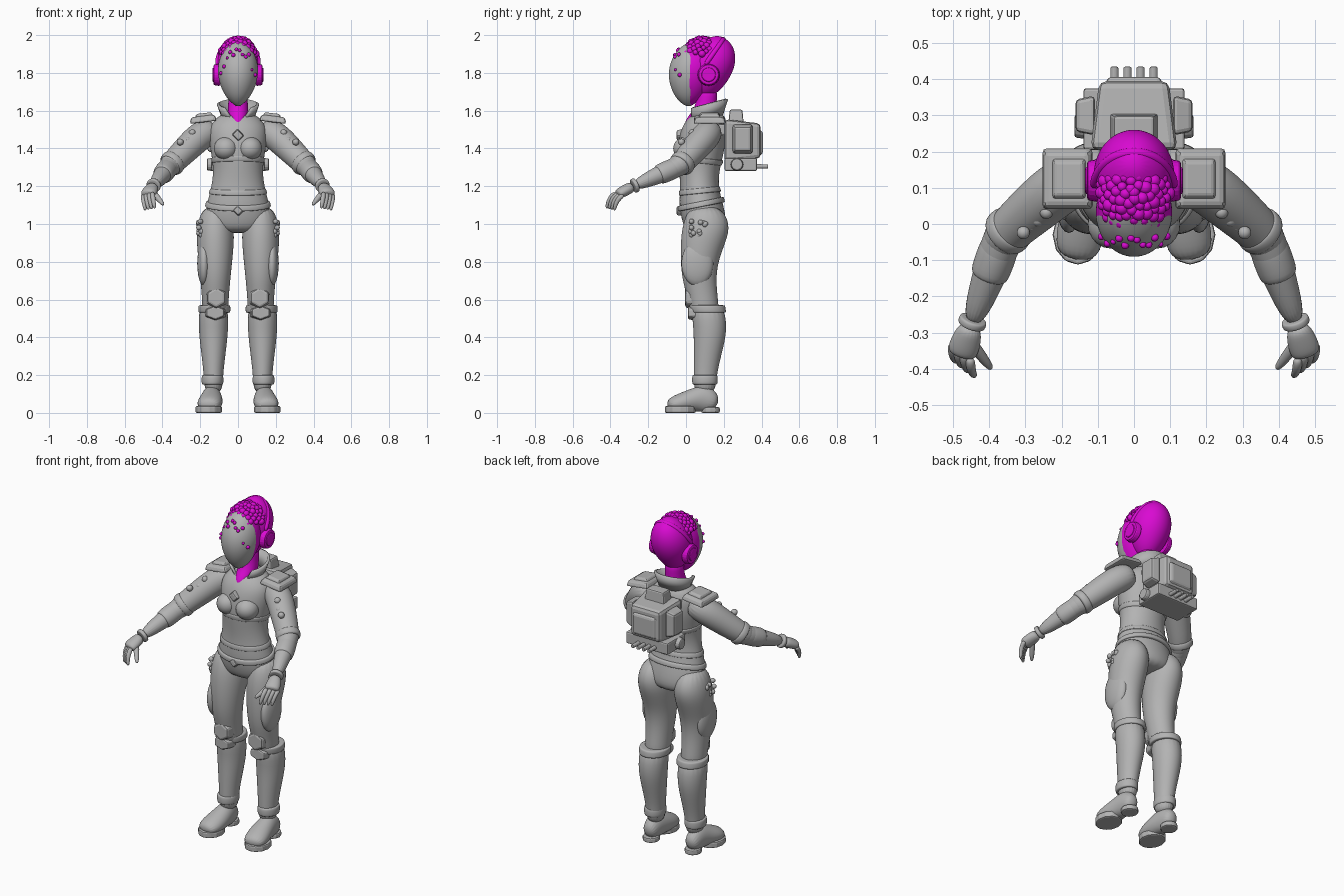
import bpy, bmesh, math, random
from mathutils import Vector, Matrix

random.seed(4)
if "Cube" in bpy.data.objects:
    bpy.data.objects.remove(bpy.data.objects["Cube"])

UP, FRONT, BACK, SIDE = Vector((0, 0, 1)), Vector((0, -1, 0)), Vector((0, 1, 0)), Vector((1, 0, 0))


def material(name, color):
    mat = bpy.data.materials.new(name)
    mat.use_nodes = True
    mat.diffuse_color = color
    mat.node_tree.nodes["Principled BSDF"].inputs["Base Color"].default_value = color
    return mat


GREY = material("suit grey", (.45, .45, .45, 1))
PINK = material("helmet magenta", (.7, .003, .65, 1))


def finish(name, bm, mat, smooth=True, mirror=False, subsurf=0, bevel=0):
    bmesh.ops.recalc_face_normals(bm, faces=bm.faces)
    mesh = bpy.data.meshes.new(name)
    for face in bm.faces:
        face.smooth = smooth
    bm.to_mesh(mesh)
    bm.free()
    mesh.materials.append(mat)
    part = bpy.data.objects.new(name, mesh)
    bpy.context.scene.collection.objects.link(part)
    if bevel:
        modifier = part.modifiers.new("bevel", "BEVEL")
        modifier.width, modifier.segments = bevel, 2
    if mirror:
        part.modifiers.new("mirror", "MIRROR").use_mirror_merge = False
    if subsurf:
        modifier = part.modifiers.new("subsurf", "SUBSURF")
        modifier.levels = modifier.render_levels = subsurf
    return part


def skin(name, rings, mat=GREY, follow=True, mirror=False, sides=20, tilt=0, split=None):
    """Skin elliptical rings (centre, radius across, radius deep) into a smooth closed body."""
    bm = bmesh.new()
    loops = []
    for i, (centre, across, deep) in enumerate(rings):
        u, v = SIDE, BACK
        if follow:
            along = Vector(rings[min(i + 1, len(rings) - 1)][0]) - Vector(rings[max(i - 1, 0)][0])
            u = along.cross(UP).normalized()
            v = u.cross(along).normalized()
        loop = []
        for k in range(sides):
            angle = math.tau * k / sides
            offset = u * across * math.cos(angle) + v * deep * math.sin(angle)
            point = Vector(centre) + offset + UP * tilt * offset.y
            point.z = max(point.z, 0)
            loop.append(bm.verts.new(point))
        loops.append(loop)
    for a, b in zip(loops, loops[1:]):
        for k in range(sides):
            bm.faces.new((a[k - 1], a[k], b[k], b[k - 1]))
    bm.faces.new(loops[0])
    bm.faces.new(loops[-1])
    if split is not None:   # faces behind this depth take the second colour
        bmesh.ops.bisect_plane(bm, geom=bm.verts[:] + bm.edges[:] + bm.faces[:],
                               plane_co=BACK * split, plane_no=BACK)
        for face in bm.faces:
            face.material_index = int(face.calc_center_median().y > split)
    return finish(name, bm, mat, mirror=mirror, subsurf=2)


def column(name, rows, x=0, mat=GREY, **options):
    """Upright body from rows of (height, depth position, half width, half depth)."""
    return skin(name, [((x, y, z), a, b) for z, y, a, b in rows], mat, follow=False, **options)


def section(rows, height):
    for low, high in zip(rows, rows[1:]):
        if low[0] <= height <= high[0]:
            t = (height - low[0]) / (high[0] - low[0])
            return [p + t * (q - p) for p, q in zip(low, high)][1:]


def band(name, rows, low, high, grow, **options):
    """Raised belt that hugs a column between two heights."""
    belt = []
    for z, g in ((low, 0), (low, grow), (high, grow), (high, 0)):
        y, a, b = section(rows, z)
        belt.append((z, y, a + g, b + g))
    column(name, belt, **options)


def limb(name, points, radii, **options):
    skin(name, [(p, r, r) for p, r in zip(points, radii)], mirror=True, **options)


def sleeve(name, start, end, low, high, radius):
    a, b = start.lerp(end, low), start.lerp(end, high)
    nudge = (b - a) * .05
    limb(name, (a - nudge, a, b, b + nudge), (radius * .8, radius, radius, radius * .8))


def block(name, at, half, toward=UP, taper=1, sides=4, mat=GREY, bevel=.008, mirror=False, lean=0):
    """Tapered box (four sides), or a plate or rod with more sides; half gives its half extents."""
    bm = bmesh.new()
    square = sides == 4
    radius = math.sqrt(2) if square else 1
    spin = Matrix.Rotation(math.pi / 4 if square else 0, 4, "Z")
    turn = UP.rotation_difference(toward).to_matrix().to_4x4()
    place = Matrix.Translation(at) @ Matrix.Rotation(lean, 4, "Y") @ Matrix.Diagonal((*half, 1))
    bmesh.ops.create_cone(bm, cap_ends=True, segments=sides, radius1=radius, radius2=radius * taper,
                          depth=2, matrix=place @ turn @ spin)
    return finish(name, bm, mat, smooth=False, mirror=mirror, bevel=bevel)


def lumps(name, items, mat=GREY, mirror=False):
    bm = bmesh.new()
    for centre, half in items:
        bmesh.ops.create_icosphere(bm, subdivisions=3, radius=1,
                                   matrix=Matrix.Translation(centre) @ Matrix.Diagonal((*half, 1)))
    finish(name, bm, mat, mirror=mirror)


def jitter(amount):
    return random.uniform(-amount, amount)


# Torso with bust, bands and gems
TORSO = [(.95, .1, .13, .09), (1, .1, .18, .12), (1.1, .08, .17, .12), (1.2, .07, .14, .1),
         (1.3, .07, .13, .11), (1.4, .08, .15, .13), (1.5, .09, .16, .12), (1.55, .1, .13, .1),
         (1.59, .11, .08, .07)]
column("torso", TORSO)
lumps("bust", [((.064, 0, 1.4), (.064, .068, .062))], mirror=True)
band("rib_band", TORSO, 1.32, 1.35, .006, tilt=-.1)
band("waist_band", TORSO, 1.16, 1.19, .007, tilt=.1)
band("belt", TORSO, 1.09, 1.12, .008, tilt=.2)
for name, height, width in (("chest_gem", 1.47, .04), ("belt_buckle", 1.07, .035)):
    block(name, (0, -.03, height), (width * .7, .02, width * .6), FRONT, .8, lean=math.pi / 4)

# Legs and boots
LEG = [(.5, .1, .07, .08), (.6, .09, .07, .08), (.7, .07, .08, .09), (.8, .07, .09, .1),
       (.9, .09, .1, .12), (1, .11, .1, .13), (1.1, .1, .06, .08)]
BOOT = [(.1, .1, .05, .06), (.2, .1, .05, .06), (.35, .12, .07, .08), (.45, .13, .08, .09),
        (.59, .11, .08, .09)]
column("leg", LEG, x=.12, mirror=True)
column("boot_shaft", BOOT, x=.13, mirror=True)
band("boot_cuff", BOOT, .53, .57, .006, x=.125, mirror=True)
band("ankle_cuff", BOOT, .15, .2, .009, x=.135, mirror=True)
lumps("thigh_plate", [((.18, .06, .79), (.036, .085, .12))], mirror=True)
block("knee_pad", (.115, .025, .61), (.066, .03, .068), FRONT, .8, 6, bevel=.012, mirror=True)
block("shin_crest", (.12, .04, .53), (.066, .03, .045), FRONT, .8, 6, mirror=True)
lumps("hip_scales", [((.2 + jitter(.01), .07 + jitter(.05), .97 + jitter(.05)), [.014] * 3)
                     for k in range(14)], mirror=True)

# Shoes
skin("shoe", [((.14, .17, .05), .04, .04), ((.14, .1, .08), .05, .08), ((.14, .04, .07), .06, .06),
              ((.15, -.04, .05), .07, .05), ((.16, -.1, .04), .05, .03)], mirror=True)
block("toe_sole", (.155, -.03, .018), (.07, .083, .018), sides=12, mirror=True)
block("heel_sole", (.14, .13, .015), (.047, .05, .015), sides=12, mirror=True)

# Arms and cuffs
CHEST, SHOULDER = Vector((.12, .14, 1.51)), Vector((.2, .11, 1.47))
ELBOW, WRIST = Vector((.36, -.03, 1.31)), Vector((.45, -.28, 1.2))
limb("upper_arm", (CHEST, SHOULDER, SHOULDER.lerp(ELBOW, .5), ELBOW, ELBOW.lerp(WRIST, .2)),
     (.065, .08, .072, .063, .05))
limb("forearm", (ELBOW.lerp(SHOULDER, .1), ELBOW, ELBOW.lerp(WRIST, .5), WRIST), (.05, .06, .046, .03))
sleeve("elbow_cuff", SHOULDER, ELBOW, .85, 1, .07)
sleeve("forearm_guard", ELBOW, WRIST, .1, .45, .056)
sleeve("wrist_cuff", ELBOW, WRIST, .93, 1, .04)
lumps("arm_scales", [(SHOULDER.lerp(ELBOW, k / 20) + Vector((.01, -.05, .02 + jitter(.04))), [.018] * 3)
                     for k in range(14)], mirror=True)

# Hands
KNUCKLES = Vector((.478, -.365, 1.155))
skin("palm", [(WRIST, .028, .028), (WRIST.lerp(KNUCKLES, .35), .04, .03),
              (WRIST.lerp(KNUCKLES, .8), .044, .029), (KNUCKLES, .036, .022)], mirror=True)
for i, label in enumerate(("little", "ring", "middle", "index")):
    root = KNUCKLES + Vector((.025, .035, 0)).lerp(Vector((-.025, -.005, .01)), i / 3)
    curl = [root + Vector((-.013 * t * t, -.05 * math.sin(t * 1.5), -.085 * t ** 1.5))
            for t in (0, .35, .7, 1)]
    limb(label + "_finger", curl, (.014, .0145, .0125, .009), sides=8)
TIP, base = Vector((.393, -.402, 1.1)), WRIST.lerp(KNUCKLES, .4)
limb("thumb", (base, base.lerp(TIP, .5), base.lerp(TIP, .75), TIP), (.02, .017, .014, .009), sides=8)

# Shoulder pads
block("shoulder_pad", (.185, .125, 1.555), (.073, .088, .017), UP, .85, bevel=.012, mirror=True, lean=.12)
block("shoulder_pad_cap", (.18, .125, 1.575), (.05, .06, .012), UP, .8, mirror=True, lean=.12)

# Flared collar, open at the front
bm = bmesh.new()
lower, upper = [], []
for k in range(33):
    for ring, reach, radius, height in ((lower, 2.9, .078, 1.555), (upper, 2.4, .106, 1.635)):
        angle = reach * (k / 16 - 1)
        depth = radius * math.cos(angle)
        ring.append(bm.verts.new((radius * math.sin(angle), .11 + depth, height + depth / 4)))
for k in range(32):
    bm.faces.new((lower[k], lower[k + 1], upper[k + 1], upper[k]))
thicken = finish("collar", bm, GREY).modifiers.new("solidify", "SOLIDIFY")
thicken.thickness, thicken.offset = .014, 0


def egg(low, high, front, back, width, depth):
    """Rows of a leaning egg, slightly fuller at the top."""
    rows = []
    for k in range(11):
        t = (k + .1) / 10.2
        swell = math.sqrt(math.sin(math.pi * t ** 1.15))
        rows.append((low + (high - low) * t, front + (back - front) * t, width * swell, depth * swell))
    return rows


# Neck and head
column("neck", [(1.51, .04, .012, .045), (1.55, .07, .05, .078), (1.6, .1, .056, .062),
                (1.66, .11, .05, .053), (1.72, .11, .055, .06)], mat=PINK)
FACE = egg(1.62, 1.975, .01, .05, .107, .123)
column("face_mask", FACE, split=.022, sides=32).data.materials.append(PINK)
column("helmet", egg(1.66, 2, .1, .165, .114, .125), mat=PINK)
arch = [math.pi * k / 8 for k in range(9)]
skin("helmet_ridge", [((.112 * math.cos(w), .1 + .1 * math.sin(w), 1.84 + .14 * math.sin(w)), .014, .014)
                      for w in arch], PINK, sides=10)
block("ear_disc", (.112, .12, 1.79), (.018, .06, .06), SIDE, .9, 24, PINK, mirror=True)
block("ear_disc_inner", (.12, .12, 1.79), (.016, .042, .042), SIDE, .9, 24, PINK, mirror=True)

# Knobbly crown and the spots trailing down the face
knobs = []
for k in range(150):
    rise = 1 - k / 150
    spread, angle = math.sqrt(1 - rise * rise), k * 2.4
    spot = Vector((.104 * spread * math.cos(angle), .088 + .115 * spread * math.sin(angle), 1.845 + .138 * rise))
    if spot.z > 1.9 and spot.y < .175:
        knobs.append((spot, [random.uniform(.013, .019)] * 3))
lumps("crown_knobs", knobs, PINK)
spots = []
for k in range(12):
    x = .09 * (k / 5.5 - 1)
    z = 1.93 - abs(x) * random.uniform(.2, 1.6)
    y, width, depth = section(FACE, z)
    spots.append(((x, y - depth * math.sqrt(max(0, 1 - (x / width) ** 2)), z), [random.uniform(.007, .011)] * 3))
lumps("face_spots", spots, PINK)

# Backpack
block("pack_body", (0, .3, 1.44), (.12, .095, .115), BACK, .8, bevel=.02)
block("pack_back_panel", (0, .385, 1.43), (.09, .022, .075), BACK, .8, bevel=.012)
block("pack_top", (0, .265, 1.56), (.07, .042, .045), UP, .8)
block("pack_side_pod", (.135, .3, 1.45), (.027, .055, .08), SIDE, .8, bevel=.012, mirror=True)
block("pack_base", (0, .29, 1.315), (.14, .085, .035))
block("base_end_cap", (.145, .27, 1.315), (.02, .035, .035), SIDE, .9, 16, mirror=True)
for i in range(4):
    block("pack_peg_%d" % (i + 1), (.036 * (i - 1.5), .395, 1.305), (.012, .04, .012), BACK, .9, 12, bevel=.004)
block("pack_strap", (.08, .19, 1.5), (.015, .05, .03), mirror=True)
